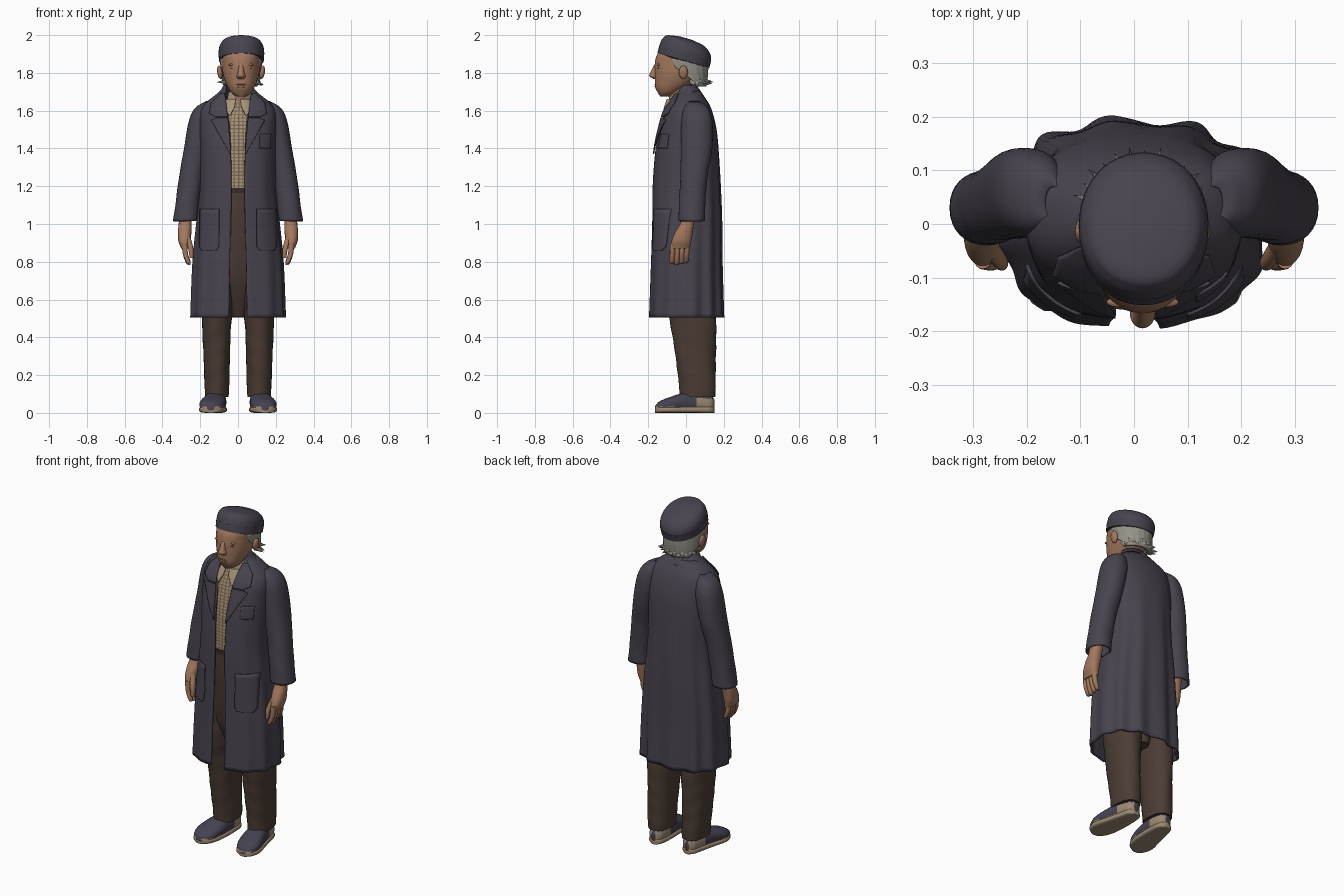
import bpy, bmesh, math, random
from mathutils import Vector

random.seed(4)
if "Cube" in bpy.data.objects:
    bpy.data.objects.remove(bpy.data.objects["Cube"])

def material(name, *rgb):
    m = bpy.data.materials.new(name)
    m.use_nodes = True
    m.diffuse_color = (*rgb, 1)
    m.node_tree.nodes["Principled BSDF"].inputs["Base Color"].default_value = (*rgb, 1)
    return m

COAT = material("slate_cloth", .065, .057, .077)
SKIN = material("tan_skin", .36, .185, .112)
FOLD = material("dark_skin", .21, .1, .06)
HAIR = material("grey_hair", .3, .285, .245)
PANTS = material("brown_cloth", .07, .046, .034)
SHIRT = material("beige_cloth", .4, .31, .2)
CHECK = material("brown_check", .2, .14, .085)
SHOE = material("blue_grey_canvas", .06, .055, .082)
SOLE = material("tan_sole", .33, .25, .17)
DARK = material("dark_brown", .04, .024, .018)

def at(rows, t):
    """Smoothly interpolate the fields of rows sorted by their first value."""
    last = len(rows) - 1
    i = max([k for k in range(last) if rows[k][0] <= t] or [0])
    a, b = rows[i], rows[i + 1]
    h = b[0] - a[0]
    s = min(max((t - a[0]) / h, 0), 1)

    def slope(j, c):
        lo, hi = rows[max(j - 1, 0)], rows[min(j + 1, last)]
        return (hi[c] - lo[c]) / (hi[0] - lo[0])

    w = s * s * (3 - 2 * s)
    return [(1 - w) * a[c] + w * b[c]
            + s * (1 - s) * h * ((1 - s) * slope(i, c) - s * slope(i + 1, c))
            for c in range(1, len(a))]

def smooth(ob):
    bpy.ops.object.select_all(action='DESELECT')
    ob.select_set(True)
    bpy.context.view_layer.objects.active = ob
    bpy.ops.object.shade_smooth_by_angle(angle=math.radians(50))

def finish(name, bm, mats, thick, offset):
    me = bpy.data.meshes.new(name)
    bm.to_mesh(me)
    bm.free()
    for m in mats:
        me.materials.append(m)
    ob = bpy.data.objects.new(name, me)
    bpy.context.collection.objects.link(ob)
    if thick:
        mod = ob.modifiers.new("thickness", 'SOLIDIFY')
        mod.thickness, mod.offset = thick, offset
    smooth(ob)
    return ob

def sgnpow(v, e):
    return math.copysign(abs(v) ** e, v)

def loft(name, rings, mats, axis='z', n=32, m=24, p=2, sx=1, thick=0,
         caps=True, fold=None, rule=None):
    """Rings: position, centre u, centre v, radius u, radius v, [front gap in degrees]."""
    bm = bmesh.new()
    is_open = len(rings[0]) > 5
    cols = n + 1 if is_open else n
    grid = []
    for i in range(m + 1):
        t = rings[0][0] + (rings[-1][0] - rings[0][0]) * i / m
        f = at(rings, t)
        gap = math.radians(f[4]) if is_open else 0
        row = []
        for j in range(cols):
            a = gap + (math.tau - 2 * gap) * j / n
            k = 1 + (fold(t, a) if fold else 0)
            u = sx * (f[0] + k * max(f[2], .001) * sgnpow(math.sin(a), 2 / p))
            v = f[1] - k * max(f[3], .001) * sgnpow(math.cos(a), 2 / p)
            row.append(bm.verts.new((u, v, t) if axis == 'z' else (u, t, max(v, 0))))
        grid.append(row)
    for i in range(m):
        for j in range(n):
            q = (j + 1) % cols
            face = bm.faces.new((grid[i][j], grid[i][q], grid[i + 1][q], grid[i + 1][j]))
            if rule:
                face.material_index = rule(face.calc_center_median(), i, j)
    if caps and not is_open:
        bm.faces.new(grid[0][::-1])
        bm.faces.new(grid[-1])
    if (sx < 0) != (axis == 'y'):
        bmesh.ops.reverse_faces(bm, faces=bm.faces[:])
    return finish(name, bm, mats, thick, -1)

def patch(name, rows, mat, surface, p=2.4, sx=1, lift=.004, cols=10, k=8):
    """Cloth piece laid on the front of a lofted surface; rows: z, x from, x to."""
    bm = bmesh.new()
    levels = [[u + (v - u) * i / k for u, v in zip(a, b)]
              for a, b in zip(rows, rows[1:]) for i in range(k)] + [rows[-1]]
    grid = []
    for z, x0, x1 in levels:
        cx, cy, rx, ry = at(surface, z)[:4]
        line = []
        for j in range(cols + 1):
            x = sx * (x0 + (x1 - x0) * j / cols)
            r = min(abs(x - cx) / rx, .97)
            line.append(bm.verts.new((x, cy - ry * (1 - r ** p) ** (1 / p) - lift, z)))
        grid.append(line)
    for lo, hi in zip(grid, grid[1:]):
        for j in range(cols):
            bm.faces.new((lo[j], lo[j + 1], hi[j + 1], hi[j]))
    if sx < 0:
        bmesh.ops.reverse_faces(bm, faces=bm.faces[:])
    finish(name, bm, [mat], .006, 0)

def ball(name, loc, size, mat, turn=0):
    bpy.ops.mesh.primitive_uv_sphere_add(segments=20, ring_count=12, location=loc, rotation=(0, turn, 0))
    ob = bpy.context.object
    ob.name, ob.scale = name, size
    ob.data.materials.append(mat)
    smooth(ob)

# Long open coat with soft folds towards the hem and sloping shoulders
coat = [(.505, 0, 0, .248, .195, 8), (.8, 0, .002, .238, .187, 7.5), (1, 0, .005, .22, .184, 7),
        (1.2, 0, .003, .2, .18, 7), (1.4, 0, .005, .2, .167, 8), (1.5, 0, .01, .203, .152, 9),
        (1.59, 0, .012, .2, .129, 12), (1.635, 0, .016, .178, .107, 17), (1.67, 0, .016, .137, .084, 26),
        (1.705, 0, .013, .09, .063, 48)]
loft("coat", coat, [COAT], n=120, m=54, p=2.4, thick=.012,
     fold=lambda t, a: .03 * max(0, 1.5 - t) * math.sin(12 * a) * (1 - .6 * math.cos(a)))
loft("coat_collar", [(1.675, 0, .014, .128, .083, 38), (1.705, 0, .01, .095, .067, 46),
                     (1.735, 0, 0, .076, .056, 62)], [COAT], n=48, m=8, thick=.012)
# Shirt with a fine woven check
shirt = [(1.16, 0, 0, .15, .155), (1.4, 0, 0, .16, .148), (1.55, 0, -.002, .15, .122),
         (1.62, .004, -.004, .105, .1), (1.665, .008, -.012, .066, .076)]
loft("shirt", shirt, [SHIRT, CHECK], n=150, m=80, p=2.2,
     rule=lambda c, i, j: int(i % 3 == 0 or j % 3 == 0))
loft("shirt_neckband", [(1.64, .01, -.014, .072, .081, 12), (1.7, .012, -.014, .062, .066, 24)],
     [SHIRT], m=6, thick=.006)
# Trousers
loft("trouser_seat", [(.51, .005, .04, .045, .07), (.62, .003, .02, .1, .1), (.75, 0, .01, .17, .135),
                      (1, 0, 0, .17, .155), (1.18, 0, 0, .165, .158)], [PANTS])
loft("waistband", [(1.165, 0, 0, .168, .162), (1.19, 0, 0, .167, .162)], [DARK], m=2)
legs = [(.085, .112, .062, .062, .095), (.13, .112, .062, .065, .096), (.3, .113, .05, .07, .107),
        (.5, .111, .036, .079, .124), (.62, .1, .02, .088, .132), (.8, .092, .015, .09, .14)]
# Shoe rings run from toe to heel, leaning outwards at the toe
shoe = [(-.163, .144, .025, .02, .012), (-.145, .142, .032, .048, .026), (-.09, .137, .044, .067, .038),
        (0, .122, .056, .06, .052), (.09, .112, .055, .048, .052), (.135, .11, .05, .036, .045),
        (.15, .11, .045, .015, .025)]
sole = [(y, x, .017, w + .003, .017) for y, x, z, w, h in shoe]
sleeve = [(1.015, .278, .03, .066, .07), (1.1, .268, .032, .064, .07), (1.25, .248, .042, .064, .072),
          (1.4, .22, .056, .066, .083), (1.53, .196, .058, .068, .083), (1.59, .185, .055, .059, .074),
          (1.625, .172, .05, .044, .057), (1.65, .15, .042, .018, .03)]
hand = [(.87, .278, -.03, .023, .05), (.91, .284, -.024, .032, .052), (.96, .282, -.01, .036, .046),
        (1, .28, .005, .034, .037), (1.08, .275, .02, .034, .036)]
thumb = [(.82, .246, -.076, .01, .011), (.87, .25, -.07, .014, .015), (.94, .27, -.04, .016, .019)]
for side, s in (("left_", 1), ("right_", -1)):
    loft(side + "trouser_leg", legs, [PANTS], sx=s, p=2.2, m=40,
         fold=lambda t, a: .015 * math.sin(5 * a + 14 * t) + .01 * math.sin(60 * t + 2 * a))
    loft(side + "shoe", shoe, [SHOE, SOLE], axis='y', sx=s, p=2.3, m=40,
         rule=lambda c, i, j: int(c.z < .034 or (c.y > .06 and c.z < .075)))
    loft(side + "shoe_sole", sole, [SOLE], axis='y', sx=s, p=3.5, m=40)
    loft(side + "sleeve", sleeve, [COAT], sx=s, p=2.2, m=48, thick=.01,  caps=False,
         fold=lambda t, a: .025 * math.sin(3 * a + 40 * t) * max(0, 1.5 - t))
    # Hands with loosely curled fingers
    loft(side + "hand", hand, [SKIN], sx=s, p=2.3)
    loft(side + "thumb", thumb, [SKIN], sx=s, n=14, m=10)
    for i in range(4):
        y, tip = -.07 + .025 * i, .782 + .006 * abs(i - 1)
        loft(side + "finger", [(tip, .258, y - .006, .008, .009), (tip + .012, .264, y - .004, .012, .013),
             (.84, .278, y - .002, .014, .014), (.9, .283, y, .015, .014)], [SKIN], sx=s, n=14, m=12)
    # Notched lapels, pockets and shirt collar points
    patch(side + "lapel", [(1.37, .036, .042), (1.55, .052, .142), (1.562, .053, .112)],
          COAT, coat, sx=s, lift=.008)
    patch(side + "collar_leaf", [(1.567, .054, .118), (1.585, .056, .152), (1.64, .062, .142),
                                 (1.69, .07, .092)], COAT, coat, sx=s, lift=.008)
    patch(side + "pocket", [(.86, .115, .19), (.88, .1, .205), (1.08, .1, .2)], COAT, coat, sx=s)
    patch(side + "shirt_collar", [(1.575, .04, .048), (1.62, .018, .07), (1.66, .012, .062)],
          SHIRT, shirt, 2.2, s, .009)
patch("chest_pocket", [(1.4, .115, .172), (1.475, .115, .174)], COAT, coat, lift=.003)
# Neck and head
MID = .016
loft("neck", [(1.58, .01, -.015, .055, .06), (1.66, .012, -.028, .052, .062),
              (1.75, MID, -.03, .06, .065)], [SKIN])
head = [(1.676, MID, -.112, .024, .025), (1.69, MID, -.1, .047, .046), (1.72, MID, -.08, .068, .082),
        (1.76, MID, -.052, .086, .113), (1.8, MID, -.033, .097, .133), (1.85, MID, -.02, .101, .145),
        (1.9, MID, -.018, .1, .133), (1.94, MID, -.02, .07, .09)]
loft("head", head, [SKIN], n=48, m=32, p=2.15)
loft("nose", [(1.768, MID, -.158, .016, .014), (1.782, MID, -.166, .024, .028),
              (1.8, MID, -.165, .018, .025), (1.845, MID, -.155, .012, .012)], [SKIN], n=20, m=14)
ball("mouth", (MID, -.158, 1.738), (.028, .008, .004), FOLD)
ball("lower_lip", (MID, -.157, 1.728), (.024, .01, .007), SKIN)
ball("chin", (MID, -.132, 1.698), (.028, .016, .018), SKIN)
for s in (1, -1):
    ball("eye_socket", (MID + s * .04, -.146, 1.826), (.019, .007, .006), FOLD)
    ball("eye", (MID + s * .04, -.15, 1.825), (.011, .005, .0025), DARK)
    ball("brow", (MID + s * .042, -.146, 1.846), (.026, .01, .007), SKIN, s * .2)
    ball("ear", (MID + s * .112, -.014, 1.803), (.014, .024, .036), SKIN, s * .15)
# Hair round the back and sides, with loose flicked ends
loft("hair", [(1.728, MID, .024, .096, .084, 116), (1.77, MID, .012, .104, .102, 96),
              (1.82, MID, 0, .109, .118, 68), (1.875, MID, -.01, .111, .126, 50)],
     [HAIR], n=60, m=14, thick=.02, fold=lambda t, a: .008 * math.sin(20 * a + 30 * t))
for deg in range(100, 261, 13):
    a = math.radians(deg)
    out = Vector((math.sin(a), -math.cos(a), random.uniform(-.5, 0)))
    root = (MID + .1 * out.x, .024 + .09 * out.y, random.uniform(1.742, 1.76))
    bpy.ops.mesh.primitive_cone_add(vertices=10, radius1=.017, depth=random.uniform(.04, .07),
                                    location=root, rotation=out.to_track_quat('Z', 'Y').to_euler())
    smooth(bpy.context.object)
    bpy.context.object.name = "hair_lock"
    bpy.context.object.data.materials.append(HAIR)
# Soft round cap tilted back, with a turned band
crown = [(-.008, 0, 0, .106, .132), (.004, 0, 0, .117, .142), (.05, 0, -.003, .12, .14),
         (.08, 0, -.01, .111, .126), (.102, 0, -.018, .086, .096), (.113, 0, -.018, .03, .035)]
band = [(-.004, 0, 0, .119, .143), (.036, 0, -.001, .1215, .1435)]
for name, rings in (("cap", crown), ("cap_band", band)):
    part = loft(name, rings, [COAT], n=48, m=36, p=2.1)
    part.location = (.018, -.013, 1.87)
    part.rotation_euler.x = math.radians(-16)
